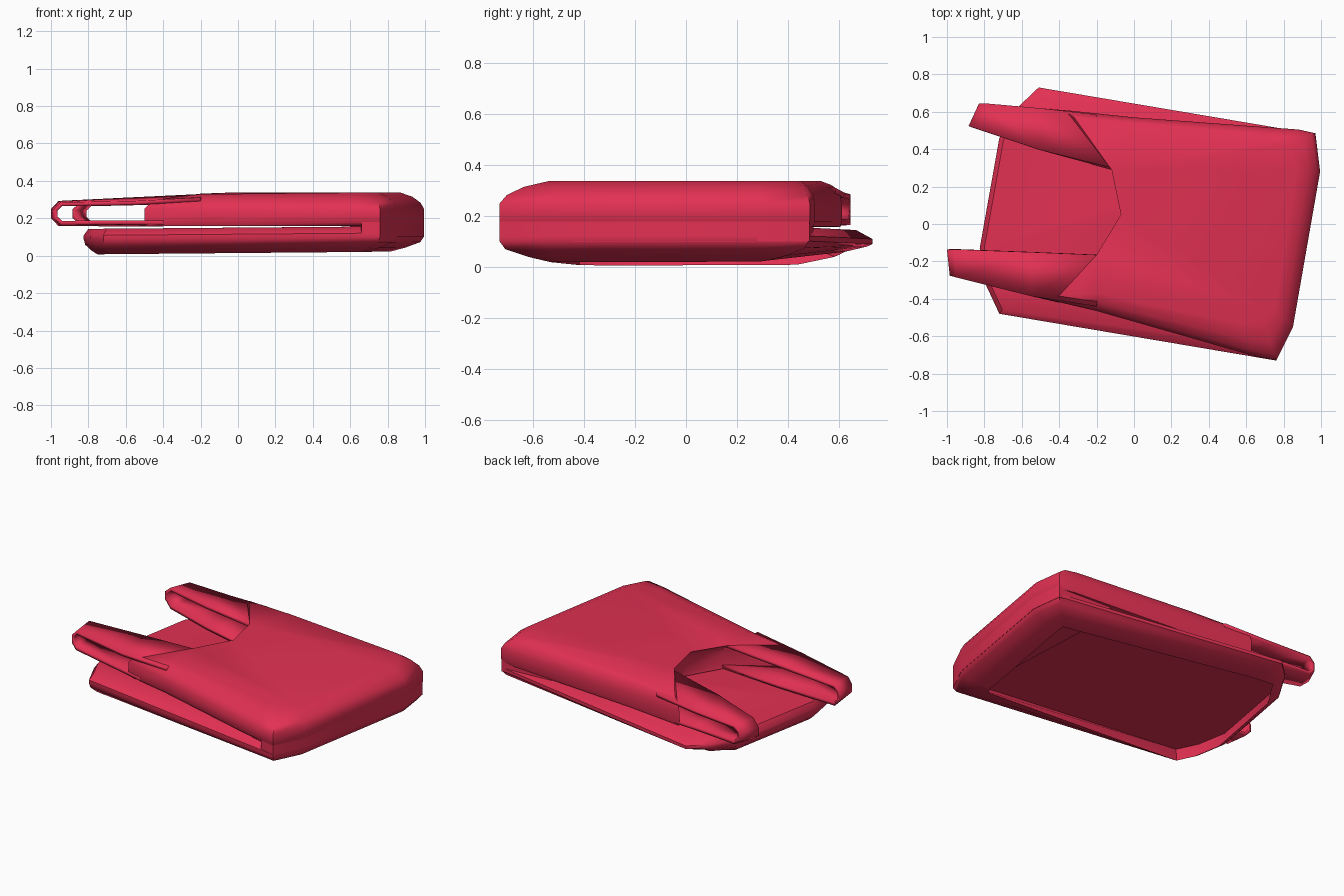
import bpy, bmesh, math
from mathutils import Vector
from mathutils.geometry import tessellate_polygon

if "Cube" in bpy.data.objects:
    bpy.data.objects.remove(bpy.data.objects["Cube"])

red = bpy.data.materials.new("crimson_fabric")
red.diffuse_color = (0.76, 0.03, 0.085, 1)
red.use_nodes = True
red.node_tree.nodes["Principled BSDF"].inputs["Base Color"].default_value = red.diffuse_color


def finish(bm, name, angle=50, thickness=0):
    bmesh.ops.recalc_face_normals(bm, faces=bm.faces)
    mesh = bpy.data.meshes.new(name)
    bm.to_mesh(mesh)
    bm.free()
    ob = bpy.data.objects.new(name, mesh)
    bpy.context.collection.objects.link(ob)
    mesh.materials.append(red)
    if thickness:
        mod = ob.modifiers.new("cloth", 'SOLIDIFY')
        mod.thickness = thickness
        mod.offset = 0
    bpy.ops.object.select_all(action='DESELECT')
    ob.select_set(True)
    bpy.context.view_layer.objects.active = ob
    bpy.ops.object.shade_smooth_by_angle(angle=math.radians(angle))
    return ob


def loft(name, rings, angle=50):
    """Closed rings joined in order, capped at both ends."""
    bm = bmesh.new()
    rows = [[bm.verts.new(p) for p in ring] for ring in rings]
    n = len(rows[0])
    for a, b in zip(rows, rows[1:]):
        for i in range(n):
            j = (i + 1) % n
            bm.faces.new((a[i], a[j], b[j], b[i]))
    for row in (rows[0], rows[-1]):
        flat = [Vector((v.co.x, v.co.y, 0)) for v in row]
        for tri in tessellate_polygon([flat]):
            bm.faces.new([row[i] for i in tri])
    return finish(bm, name, angle)


def inset(pts, d):
    """Mitred inward offset of a counter-clockwise outline, tighter at the left end."""
    out = []
    for i, p in enumerate(pts):
        p = Vector(p)
        a = (p - Vector(pts[i - 1])).normalized()
        b = (Vector(pts[(i + 1) % len(pts)]) - p).normalized()
        na, nb = Vector((-a.y, a.x)), Vector((-b.y, b.x))
        out.append(p + (na + nb) * d * (0.4 if p.x < -0.6 else 1) / (1 + na.dot(nb)))
    return out


# Lower fold: rounded tray, open underneath
low = [(0.76, -0.73), (0.85, -0.55), (0.995, 0.28), (0.97, 0.48), (-0.51, 0.73),
       (-0.62, 0.625), (-0.72, 0.46), (-0.825, -0.13), (-0.79, -0.33), (-0.72, -0.48)]


def low_ring(d, z, lift=0.05):
    return [(p.x, p.y, z + 0.008 * q[0] + lift * max(0, (q[1] - 0.45) / 0.28))
            for p, q in zip(inset(low, d), low)]


loft("lower_fold", [low_ring(0.07, 0.118, 0), low_ring(0.175, 0.024), low_ring(0.18, 0.014),
                    low_ring(0.1, 0.035, 0.03), low_ring(0.02, 0.065, 0.02),
                    low_ring(0, 0.095, 0), low_ring(0, 0.115, 0), low_ring(0.06, 0.15, 0)], 40)

# Upper fold: outline points paired with their position on the flat top
up = [(0.76, -0.73, 0.70, -0.54), (0.85, -0.55, 0.75, -0.46), (0.995, 0.28, 0.87, 0.28),
      (0.97, 0.485, 0.84, 0.43), (0.88, 0.505, 0.78, 0.45), (0, 0.57, 0, 0.53),
      (-0.38, 0.61, -0.32, 0.57), (-0.06, 0.275, -0.12, 0.29),
      (-0.01, 0.03, -0.07, 0.05), (-0.13, -0.18, -0.20, -0.165),
      (-0.50, -0.395, -0.30, -0.37), (-0.2, -0.465, -0.2, -0.37), (0.64, -0.705, 0.58, -0.54)]


def up_ring(t, z):
    return [(x + (tx - x) * t, y + (ty - y) * t, z + 0.04 * t * min(x, 0))
            for x, y, tx, ty in up]


loft("upper_fold", [up_ring(0.12, 0.16), up_ring(0, 0.18), up_ring(0, 0.25),
                    up_ring(0.15, 0.283), up_ring(0.5, 0.315), up_ring(1, 0.337)])

# Fold edge joining both layers
spine = [(0.66, -0.709), (0.76, -0.73), (0.85, -0.55), (0.995, 0.28), (0.97, 0.483),
         (0.6, 0.50)]
loft("fold_edge", [[(x, y, z) for x, y in spine] for z in (0.1, 0.25)])


# Handles: looped straps, open along both sides; each pair is (inner, outer)
def handle(name, root_top, root_low, mid, tip, end):
    path = [(root_top, 0.320, 0.020), (mid, 0.302, 0.020), (tip, 0.283, 0.008),
            (end, 0.245, 0), (end, 0.205, 0),
            (tip, 0.168, -0.008), (mid, 0.168, -0.010), (root_low, 0.170, -0.006)]
    bm = bmesh.new()
    rows = [[bm.verts.new((*pair[0], z)), bm.verts.new((*pair[1], z - droop))]
            for pair, z, droop in path]
    for a, b in zip(rows, rows[1:]):
        bm.faces.new((a[0], a[1], b[1], b[0]))
    finish(bm, name, 40, 0.022)


handle("front_handle", [(-0.17, -0.166), (-0.20, -0.44)], [(-0.13, -0.18), (-0.40, -0.42)],
       [(-0.55, -0.15), (-0.55, -0.385)],
       [(-0.955, -0.135), (-0.945, -0.285)], [(-0.99, -0.135), (-0.975, -0.275)])
handle("back_handle", [(-0.09, 0.292), (-0.20, 0.585)], [(-0.06, 0.275), (-0.34, 0.605)],
       [(-0.50, 0.395), (-0.50, 0.618)],
       [(-0.83, 0.505), (-0.79, 0.643)], [(-0.875, 0.52), (-0.82, 0.64)])
